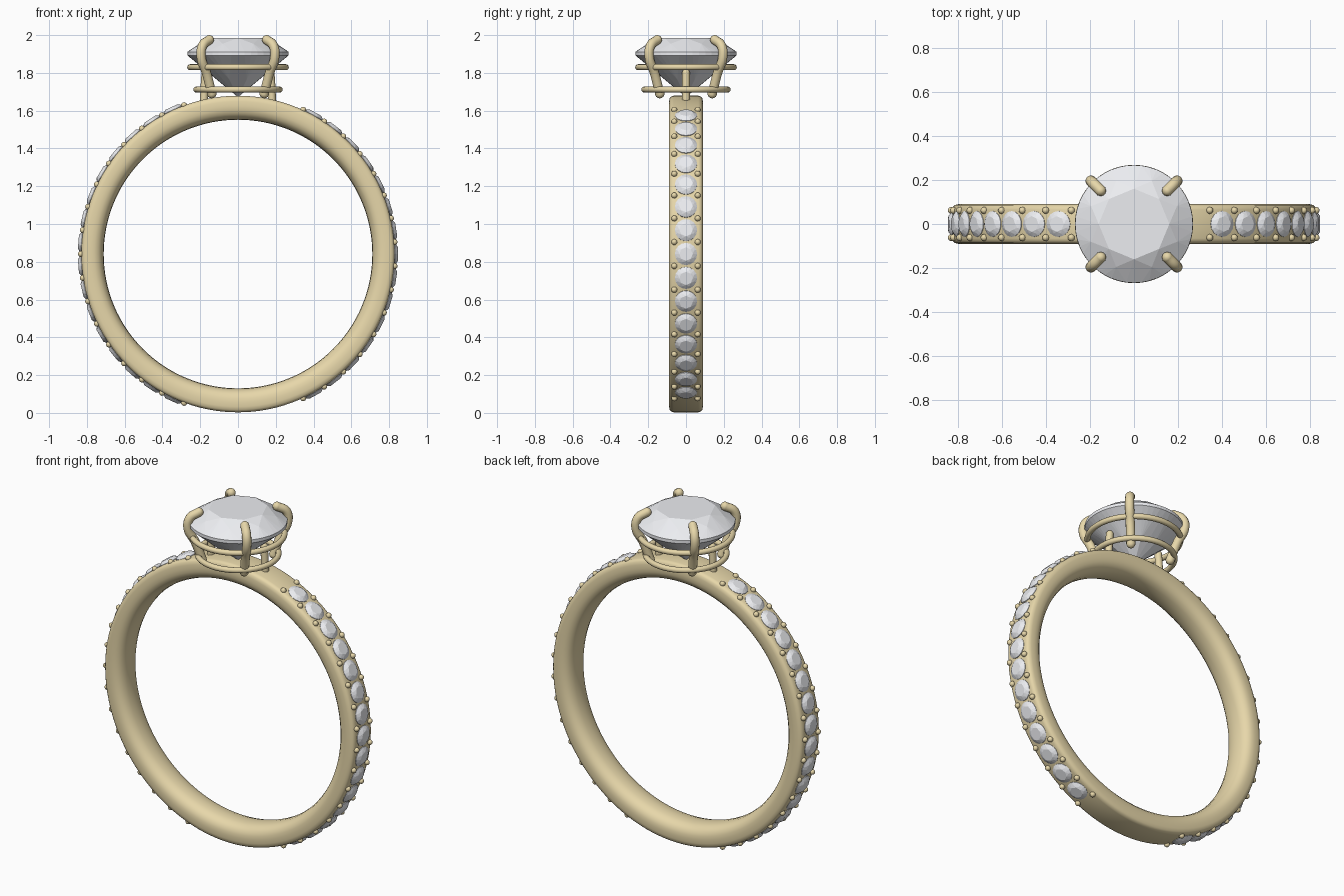
import bpy, bmesh
from math import sin, cos, pi, radians
from mathutils import Matrix, Vector

if "Cube" in bpy.data.objects:
    bpy.data.objects.remove(bpy.data.objects["Cube"])

C = 0.841  # height of the ring centre


def material(name, rgb):
    m = bpy.data.materials.new(name)
    m.diffuse_color = (*rgb, 1)
    m.use_nodes = True
    m.node_tree.nodes["Principled BSDF"].inputs["Base Color"].default_value = m.diffuse_color
    return m


GOLD = material("gold", (0.80, 0.68, 0.40))
GEM = material("clear_gem", (0.84, 0.85, 0.88))


def add(name, mesh, mat, matrix=Matrix(), smooth=True):
    ob = bpy.data.objects.new(name, mesh)
    bpy.context.collection.objects.link(ob)
    if not mesh.materials:
        mesh.materials.append(mat)
    if smooth:
        mesh.shade_smooth()
    ob.matrix_world = matrix
    return ob


def to_mesh(bm, name):
    bmesh.ops.recalc_face_normals(bm, faces=bm.faces)
    me = bpy.data.meshes.new(name)
    bm.to_mesh(me)
    bm.free()
    return me


def gem_mesh(name, seg):
    """Round brilliant, girdle radius 1, girdle centre at the origin."""
    bm = bmesh.new()

    def ring(r, z, n, phase=0.0):
        for i in range(n):
            a = 2 * pi * (i + phase) / n
            bm.verts.new((r * cos(a), r * sin(a), z))
    ring(0.60, 0.31, 8)             # table
    ring(0.79, 0.195, 8, 0.5)       # crown break
    ring(1.0, 0.035, seg)           # girdle
    ring(1.0, -0.035, seg)
    ring(0.45, -0.51, 8, 0.5)       # pavilion break
    bm.verts.new((0, 0, -0.86))     # culet
    res = bmesh.ops.convex_hull(bm, input=bm.verts[:])
    loose = [v for v in bm.verts if not v.link_faces]
    bmesh.ops.delete(bm, geom=loose, context='VERTS')
    bmesh.ops.dissolve_limit(bm, angle_limit=radians(0.5), verts=bm.verts[:], edges=bm.edges[:])
    return to_mesh(bm, name)


def tube(name, pts, radius):
    """Round wire through points, with ball ends."""
    cu = bpy.data.curves.new(name, 'CURVE')
    cu.dimensions = '3D'
    cu.bevel_depth = radius
    cu.bevel_resolution = 4
    cu.resolution_u = 6
    sp = cu.splines.new('BEZIER')
    sp.bezier_points.add(len(pts) - 1)
    for bp, p in zip(sp.bezier_points, pts):
        bp.co = p
        bp.handle_left_type = bp.handle_right_type = 'AUTO'
    tmp = bpy.data.objects.new(name, cu)
    bpy.context.collection.objects.link(tmp)
    bpy.context.view_layer.update()
    me = bpy.data.meshes.new_from_object(tmp.evaluated_get(bpy.context.evaluated_depsgraph_get()))
    bpy.data.objects.remove(tmp)
    bm = bmesh.new()
    bm.from_mesh(me)
    for p in (pts[0], pts[-1]):
        bmesh.ops.create_uvsphere(bm, u_segments=12, v_segments=8, radius=radius,
                                  matrix=Matrix.Translation(p))
    bm.to_mesh(me)
    bm.free()
    me.materials.clear()
    return add(name, me, GOLD)


def torus(name, R, r, z):
    bpy.ops.mesh.primitive_torus_add(major_radius=R, minor_radius=r, location=(0, 0, z),
                                     major_segments=64, minor_segments=12)
    ob = bpy.context.object
    ob.name = name
    ob.data.materials.append(GOLD)
    ob.data.shade_smooth()


# Band: half profile (y, radius), slightly thinner at the sides
half = [(0, .711), (.035, .714), (.062, .724), (.08, .742), (.089, .765),
        (.09, .785), (.09, .808), (.086, .825), (.078, .834), (.065, .838)]
profile = half + [(-y, r) for y, r in reversed(half[1:])]
bm = bmesh.new()
N = 128
rings = []
for i in range(N):
    t = 2 * pi * i / N
    row = []
    for y, r in profile:
        r -= 0.009 * sin(t) ** 2 * (r - .711) / .127
        row.append(bm.verts.new((r * sin(t), y, C + r * cos(t))))
    rings.append(row)
P = len(profile)
for i in range(N):
    a, b = rings[i], rings[(i + 1) % N]
    for j in range(P):
        k = (j + 1) % P
        bm.faces.new((a[j], a[k], b[k], b[j]))
band = add("band", to_mesh(bm, "band"), GOLD)
bpy.context.view_layer.objects.active = band
band.select_set(True)
bpy.ops.object.shade_smooth_by_angle(angle=radians(40))

# Small stones and bead pairs along both shoulders
small = gem_mesh("small_stone", 16)
bm = bmesh.new()
bmesh.ops.create_uvsphere(bm, u_segments=12, v_segments=8, radius=0.016)
bead = to_mesh(bm, "bead")
STEP = 8.76
for side, label, stones in ((1, "right", 15), (-1, "left", 16)):
    start = 90 - STEP * stones / 2
    for i in range(stones + 1):
        t = side * radians(start + STEP * i)
        rot = Matrix.Translation((0, 0, C)) @ Matrix.Rotation(t, 4, 'Y')
        rb = 0.839 - 0.008 * sin(t) ** 2
        for y in (-0.062, 0.062):
            add(f"{label}_bead", bead, GOLD, rot @ Matrix.Translation((0, y, rb)))
        if i < stones:
            t += side * radians(STEP / 2)
            rs = 0.837 - 0.008 * sin(t) ** 2
            m = (Matrix.Translation((0, 0, C)) @ Matrix.Rotation(t, 4, 'Y')
                 @ Matrix.Translation((0, 0, rs)) @ Matrix.Scale(0.059, 4))
            add(f"{label}_small_stone", small, GEM, m, smooth=False)

# Centre stone
add("centre_stone", gem_mesh("centre_stone", 48), GEM,
    Matrix.Translation((0, 0, 1.902)) @ Matrix.Scale(0.268, 4), smooth=False)

# Four prongs on the diagonals
path = [(.139, 1.69), (.167, 1.80), (.195, 1.885), (.187, 1.945), (.152, 1.975)]
for sx in (-1, 1):
    for sy in (-1, 1):
        tube("prong", [Vector((sx * d, sy * d, z)) for d, z in path], 0.025)
    # Post from band to basket
    tube("basket_post", [Vector((sx * d, 0, z)) for d, z in
                         ((.18, 1.66), (.177, 1.73), (.172, 1.80))], 0.021)

# Basket rails
torus("upper_rail", 0.253, 0.016, 1.83)
torus("lower_rail", 0.221, 0.016, 1.712)
